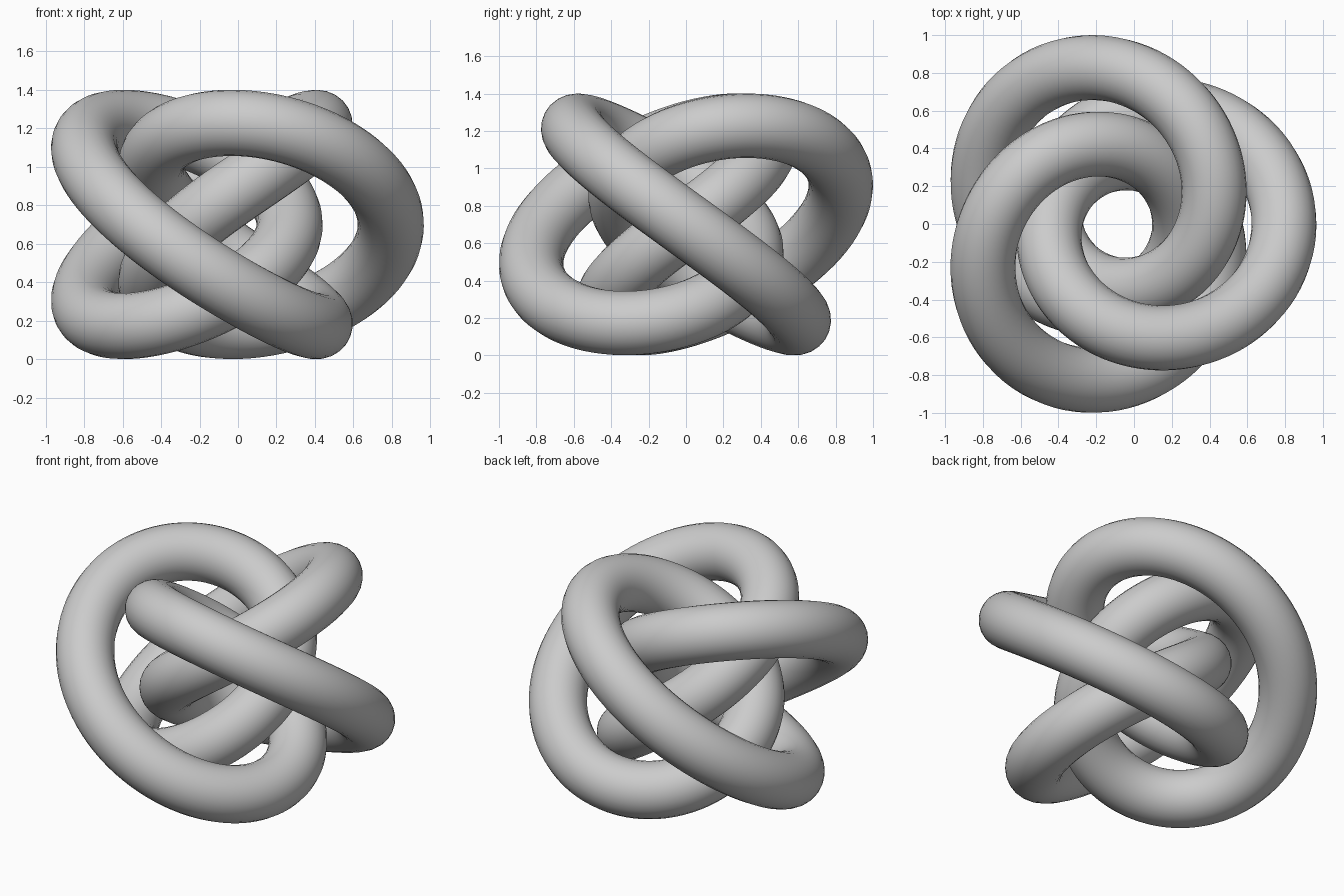
import bpy
from math import sin, cos, tau

if "Cube" in bpy.data.objects:
    bpy.data.objects.remove(bpy.data.objects["Cube"])

TUBE = 0.172              # tube radius
AX = -0.074               # x of the vertical symmetry axis
R_OUT, R_IN = 0.868, 0.342  # largest and smallest path radius
RISE = 0.528              # path height above and below the middle
POWER = 1.4               # how quickly the lobes fall inwards
SKEW = 0.431              # places the high points towards the lobes
TURNS, LOBES, STEPS = 4, 3, 480


def knot_point(t):
    turn, wave = TURNS * t, LOBES * t
    lo, hi = R_OUT ** -POWER, R_IN ** -POWER
    r = ((lo + hi) / 2 - (hi - lo) / 2 * cos(wave)) ** (-1 / POWER)
    z = RISE * (1 - SKEW ** 2) ** 0.5 * sin(wave) / (1 - SKEW * cos(wave))
    return (AX + r * cos(turn), r * sin(turn), 0.70 - z, 1.0)


# one endless tube: four turns round the axis, three lobes
curve = bpy.data.curves.new("knot_tube", 'CURVE')
curve.dimensions = '3D'
curve.bevel_depth = TUBE
curve.bevel_resolution = 10
spline = curve.splines.new('POLY')
spline.points.add(STEPS - 1)
for i, p in enumerate(spline.points):
    p.co = knot_point(tau * i / STEPS)
spline.use_cyclic_u = True
knot = bpy.data.objects.new("knot_tube", curve)
bpy.context.collection.objects.link(knot)

# turn the swept tube into a smooth mesh
knot.select_set(True)
bpy.context.view_layer.objects.active = knot
bpy.ops.object.convert(target='MESH')
bpy.ops.object.shade_smooth()
